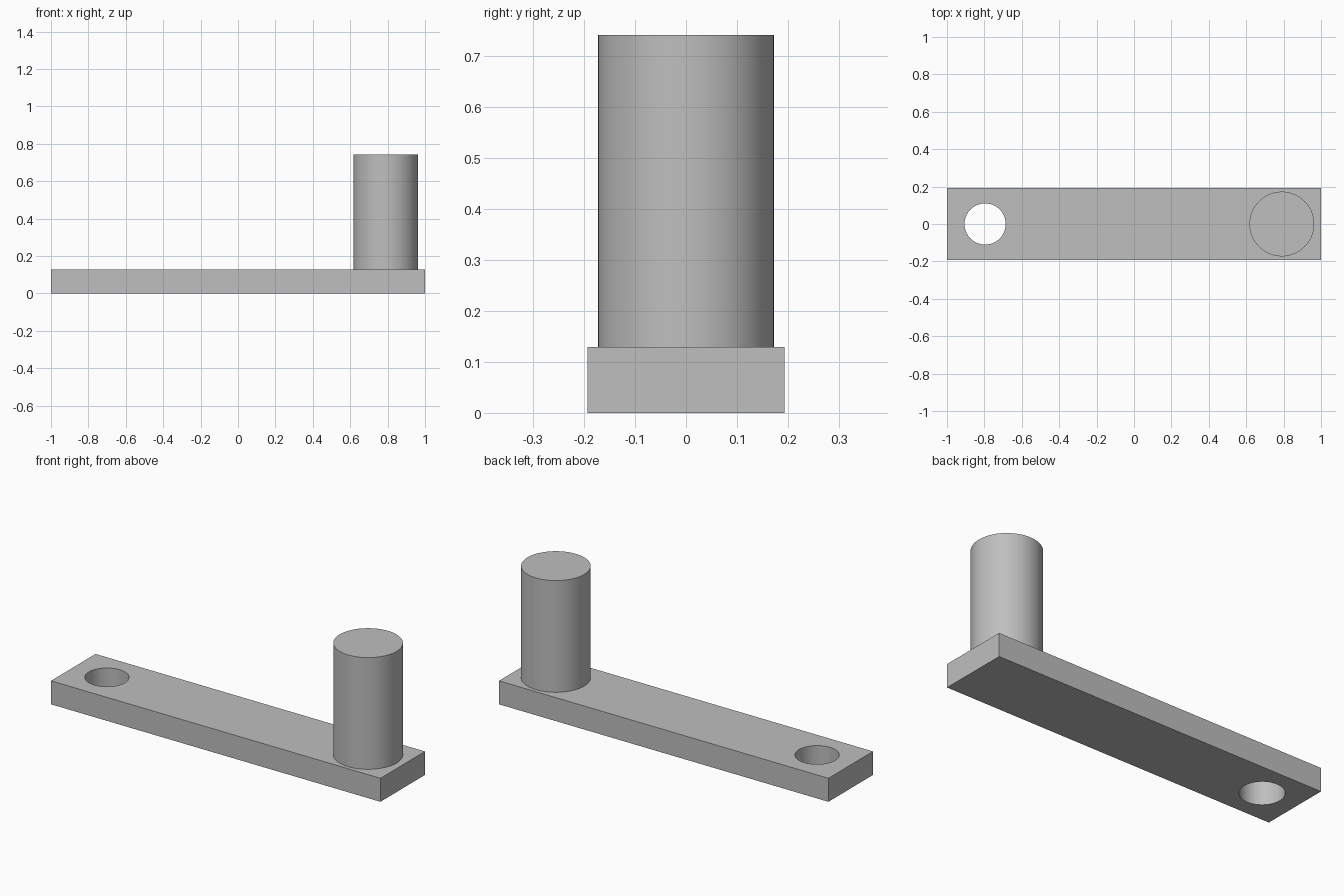
import bpy
import math

cube = bpy.data.objects.get("Cube")
if cube:
    bpy.data.objects.remove(cube, do_unlink=True)

LENGTH, WIDTH, THICK = 2.0, 0.386, 0.129
PEG_X, PEG_R, PEG_TOP = 0.79, 0.173, 0.742
HOLE_X, HOLE_R = -0.796, 0.11

grey = bpy.data.materials.new("plain grey")
grey.use_nodes = True
colour = (0.52, 0.52, 0.52, 1)
grey.diffuse_color = colour
grey.node_tree.nodes["Principled BSDF"].inputs["Base Color"].default_value = colour


def cylinder(name, x, radius, bottom, top):
    bpy.ops.mesh.primitive_cylinder_add(
        vertices=96, radius=radius, depth=top - bottom,
        location=(x, 0, (bottom + top) / 2))
    obj = bpy.context.object
    obj.name = name
    obj.data.materials.append(grey)
    return obj


def smooth(obj):
    bpy.ops.object.select_all(action="DESELECT")
    obj.select_set(True)
    bpy.context.view_layer.objects.active = obj
    bpy.ops.object.shade_smooth_by_angle(angle=math.radians(30))


# Flat arm
bpy.ops.mesh.primitive_cube_add(size=1, location=(0, 0, THICK / 2))
arm = bpy.context.object
arm.name = "arm_plate"
arm.scale = (LENGTH, WIDTH, THICK)
bpy.ops.object.transform_apply(location=False, rotation=False, scale=True)
arm.data.materials.append(grey)

# Through hole at the right end
cutter = cylinder("hole_cutter", HOLE_X, HOLE_R, -THICK, 2 * THICK)
cutter.hide_render = True
cut = arm.modifiers.new("hole", "BOOLEAN")
cut.operation = "DIFFERENCE"
cut.solver = "EXACT"
cut.object = cutter
bpy.context.view_layer.objects.active = arm
bpy.ops.object.modifier_apply(modifier=cut.name)
bpy.data.objects.remove(cutter, do_unlink=True)
smooth(arm)

# Upright handle peg at the left end
smooth(cylinder("handle_peg", PEG_X, PEG_R, THICK, PEG_TOP))
